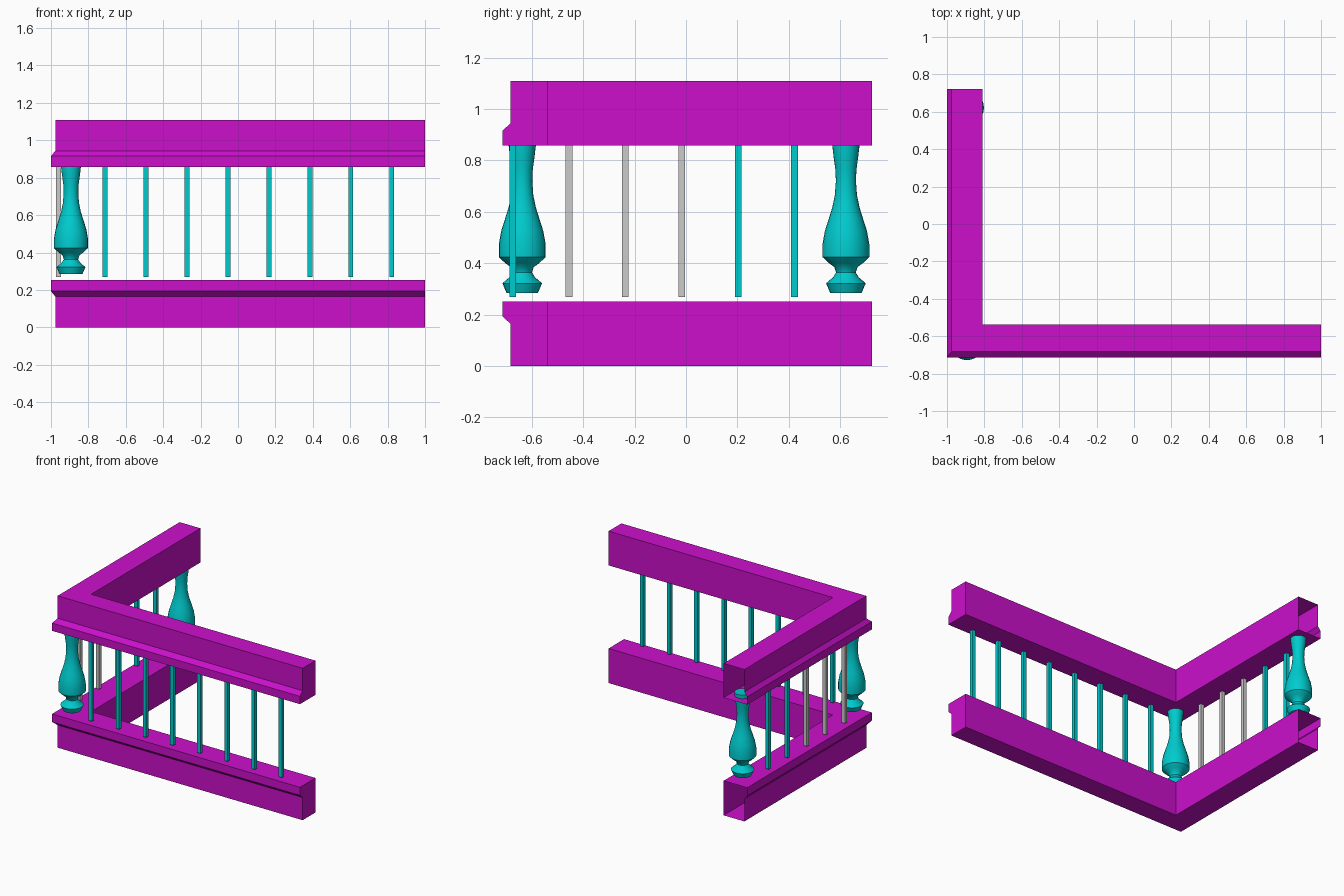
import bpy, bmesh
from math import sin, cos, pi, radians

if "Cube" in bpy.data.objects:
    bpy.data.objects.remove(bpy.data.objects["Cube"])


def material(name, color):
    m = bpy.data.materials.new(name)
    m.diffuse_color = color
    m.use_nodes = True
    m.node_tree.nodes["Principled BSDF"].inputs["Base Color"].default_value = m.diffuse_color
    return m


MAGENTA = material("magenta", (0.6, 0.005, 0.6, 1))
TEAL = material("teal", (0.0, 0.6, 0.62, 1))


def finish(name, bm, mat=None):
    bmesh.ops.recalc_face_normals(bm, faces=bm.faces)
    me = bpy.data.meshes.new(name)
    bm.to_mesh(me)
    bm.free()
    ob = bpy.data.objects.new(name, me)
    bpy.context.collection.objects.link(ob)
    if mat:
        me.materials.append(mat)
    return ob


# L-shaped rail: (x, y) of the corner line for each level of depth
LIP, FACE, INNER = (-1.0, -0.714), (-0.977, -0.683), (-0.81, -0.536)
END_X, END_Y = 1.0, 0.723


def rail(name, profile):
    bm = bmesh.new()
    rows = []
    for (x, y), z in profile:
        rows.append([bm.verts.new(p) for p in
                     ((END_X, y, z), (x, y, z), (x, END_Y, z))])
    for i, a in enumerate(rows):
        b = rows[(i + 1) % len(rows)]
        for k in range(2):
            bm.faces.new((a[k], a[k + 1], b[k + 1], b[k]))
    # the right end is closed, the rear end of the side run is open
    bm.faces.new([r[0] for r in rows])
    return finish(name, bm, MAGENTA)


rail("lower_rail", [(INNER, 0), (FACE, 0), (FACE, 0.165), (LIP, 0.193),
                    (LIP, 0.252), (INNER, 0.252)])
rail("upper_rail", [(INNER, 0.858), (LIP, 0.858), (LIP, 0.915),
                    (FACE, 0.944), (FACE, 1.108), (INNER, 1.108)])


# thin square bars
def bar(name, x, y, mat):
    bm = bmesh.new()
    bmesh.ops.create_cube(bm, size=1)
    for v in bm.verts:
        v.co = (x + v.co.x * 0.026, y + v.co.y * 0.026,
                0.565 + v.co.z * 0.594)
    finish(name, bm, mat)


for i in range(8):
    bar(f"front_bar_{i + 1}", -0.711 + i * 0.219, -0.674, TEAL)
for i in range(5):
    bar(f"side_bar_{i + 1}", -0.959, -0.455 + i * 0.2193,
        TEAL if i > 2 else None)

# turned balusters
PROFILE = [(0.061, 0.284), (0.077, 0.322), (0.05, 0.345), (0.038, 0.364),
           (0.045, 0.385), (0.068, 0.402), (0.091, 0.424), (0.091, 0.474),
           (0.082, 0.525), (0.067, 0.572), (0.053, 0.617), (0.043, 0.665),
           (0.039, 0.72), (0.041, 0.765), (0.048, 0.815), (0.053, 0.858),
           (0.054, 0.885)]


def baluster(name, cx, cy, sides=24):
    bm = bmesh.new()
    rings = [[bm.verts.new((cx + r * cos(2 * pi * k / sides),
                            cy + r * sin(2 * pi * k / sides), z))
              for k in range(sides)] for r, z in PROFILE]
    for a, b in zip(rings, rings[1:]):
        for k in range(sides):
            n = (k + 1) % sides
            bm.faces.new((a[k], a[n], b[n], b[k]))
    bm.faces.new(rings[0])
    bm.faces.new(rings[-1])
    ob = finish(name, bm, TEAL)
    bpy.ops.object.select_all(action='DESELECT')
    ob.select_set(True)
    bpy.context.view_layer.objects.active = ob
    bpy.ops.object.shade_smooth_by_angle(angle=radians(40))


baluster("corner_baluster", -0.893, -0.637)
baluster("rear_baluster", -0.893, 0.622)
